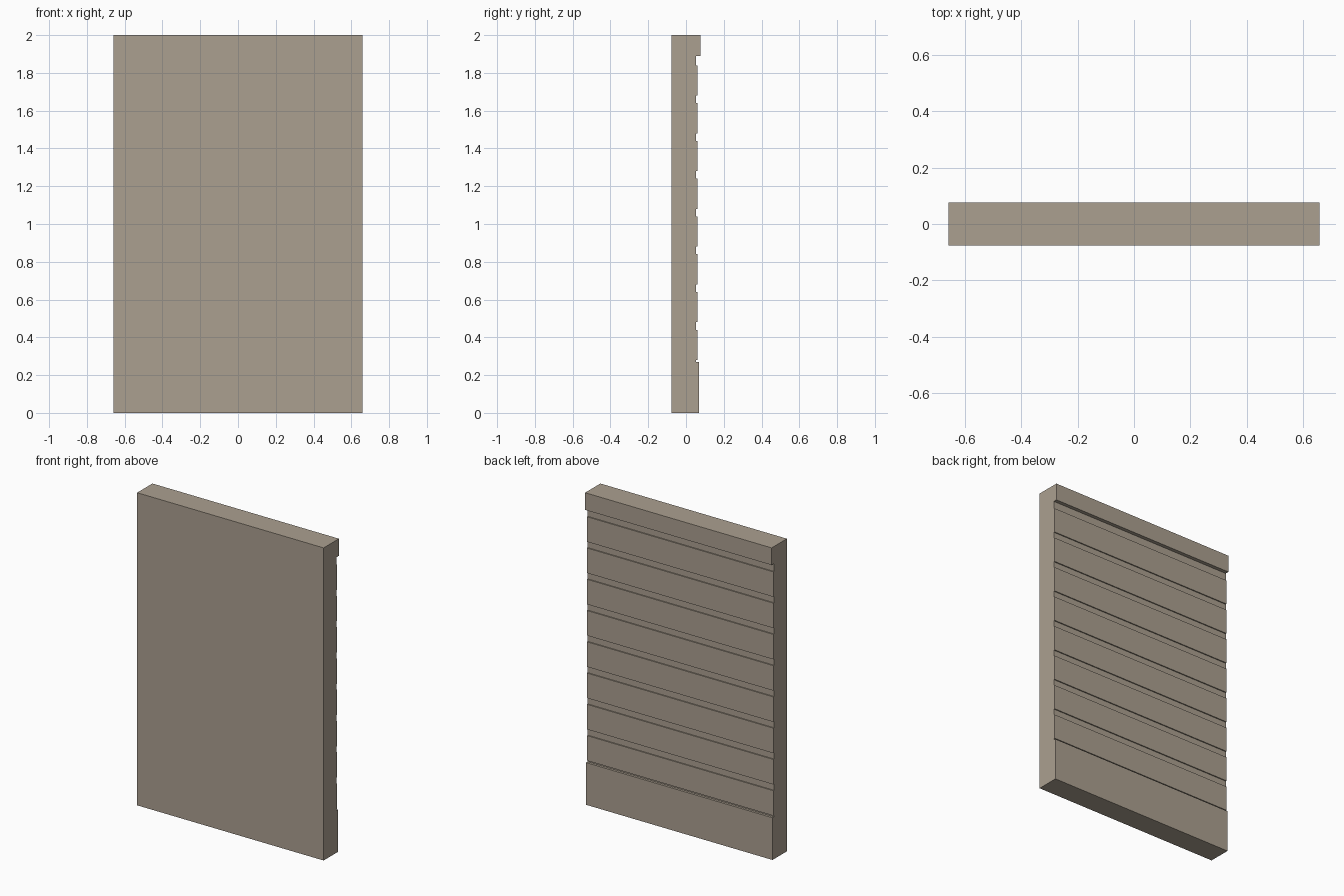
import bpy

if "Cube" in bpy.data.objects:
    bpy.data.objects.remove(bpy.data.objects["Cube"])

WIDTH = 1.32
FRONT, WALL_BACK = -0.077, 0.053

tan = bpy.data.materials.new("tan_paint")
tan.diffuse_color = (0.41, 0.35, 0.28, 1)
tan.use_nodes = True
tan.node_tree.nodes["Principled BSDF"].inputs["Base Color"].default_value = tan.diffuse_color


def slab(name, y0, y1, z0, z1):
    """Full-width box between two depths and two heights."""
    bpy.ops.mesh.primitive_cube_add(size=1, location=(0, (y0 + y1) / 2, (z0 + z1) / 2))
    ob = bpy.context.object
    ob.name = name
    ob.scale = (WIDTH, y1 - y0, z1 - z0)
    bpy.ops.object.transform_apply(location=False, rotation=False, scale=True)
    ob.data.materials.append(tan)
    return ob


# Flat wall core
slab("wall_core", FRONT, WALL_BACK, 0, 2)

# Thicker rails along the top and bottom of the back
slab("top_rail", WALL_BACK, 0.077, 1.89, 2)
slab("base_board", WALL_BACK, 0.068, 0, 0.27)

# Eight thin horizontal planks with gaps between them
for i in range(8):
    top = 1.84 - 0.2 * i
    slab(f"plank_{i + 1}", WALL_BACK, 0.06, top - 0.16, top)
